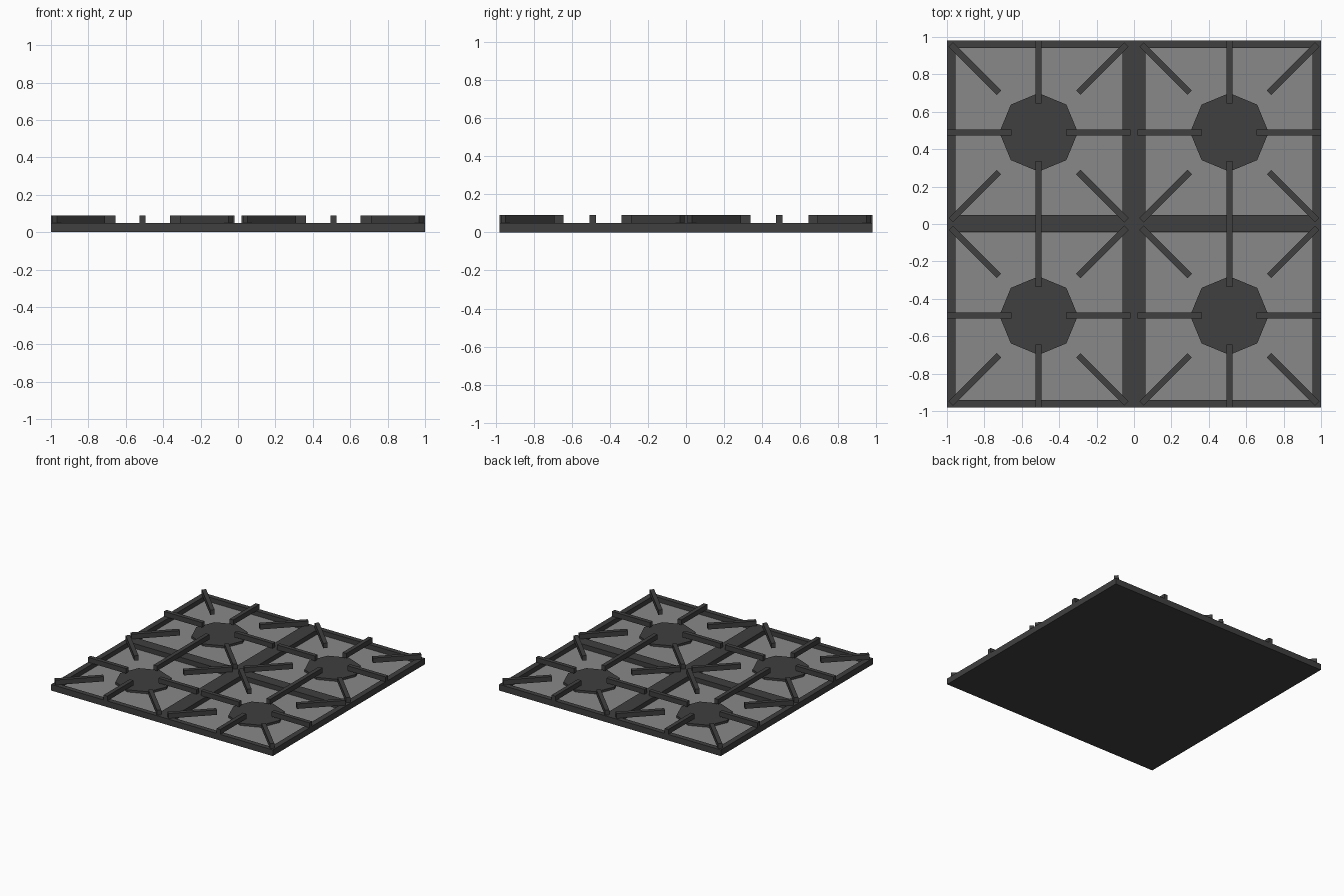
import bpy, math

if "Cube" in bpy.data.objects:
    bpy.data.objects.remove(bpy.data.objects["Cube"])

def material(name, g):
    m = bpy.data.materials.new(name)
    m.diffuse_color = (g, g, g, 1)
    m.use_nodes = True
    m.node_tree.nodes["Principled BSDF"].inputs["Base Color"].default_value = m.diffuse_color
    return m

IRON = material("dark_iron", 0.05)
STEEL = material("steel", 0.25)

def box(name, x0, x1, y0, y1, z0, z1, mat=IRON):
    bpy.ops.mesh.primitive_cube_add(size=1, location=((x0+x1)/2, (y0+y1)/2, (z0+z1)/2))
    o = bpy.context.object
    o.name = name
    o.scale = (x1-x0, y1-y0, z1-z0)
    o.data.materials.append(mat)
    return o

X, Y = 1.0, 0.98          # outer half sizes
RIM, TOP = 0.045, 0.05    # rim width and frame height
BAR, BAR_TOP = 0.033, 0.09
CX, CY = 0.51, 0.49       # burner centres

# base plate, closed underneath
box("base_plate", -X, X, -Y, Y, 0, 0.008)

# outer rim and cross bars of the frame
for s, side in ((-1, "left"), (1, "right")):
    box(side + "_rim", *sorted((s*X, s*(X-RIM))), -Y, Y, 0, TOP)
for s, side in ((-1, "front"), (1, "back")):
    box(side + "_rim", -X+RIM, X-RIM, *sorted((s*Y, s*(Y-0.04))), 0, TOP)
box("centre_bar", -0.062, 0.062, -Y+0.04, Y-0.04, 0, TOP)
for s in (-1, 1):
    box("cross_bar", *sorted((s*0.062, s*(X-RIM))), -0.043, 0.048, 0, TOP)

def prong(name, x, y, angle, length):
    o = box(name, x-length/2, x+length/2, y-BAR/2, y+BAR/2, TOP, BAR_TOP)
    o.rotation_euler.z = angle

for sx in (-1, 1):
    # long prong shared by the front and back burners
    prong("shared_prong", sx*CX, 0, math.pi/2, 0.675)
    for sy in (-1, 1):
        cx, cy = sx*CX, sy*CY
        # pale recessed panel
        box("recessed_panel", *sorted((sx*0.062, sx*(X-RIM))),
            *sorted((sy*0.045, sy*(Y-0.04))), 0.008, 0.012, STEEL)
        # octagonal burner
        bpy.ops.mesh.primitive_cylinder_add(vertices=8, radius=0.21, depth=0.02,
                                            location=(cx, cy, 0.02))
        b = bpy.context.object
        b.name = "burner"
        b.data.materials.append(IRON)
        # straight prongs
        for d in (-1, 1):
            prong("side_prong", cx + d*0.318, cy, 0, 0.344)
        prong("end_prong", cx, sy*0.812, math.pi/2, 0.336)
        # diagonal prongs
        for dx in (-1, 1):
            for dy in (-1, 1):
                prong("diagonal_prong", cx + dx*0.341, cy + dy*0.341,
                      dx*dy*math.pi/4, 0.364)
